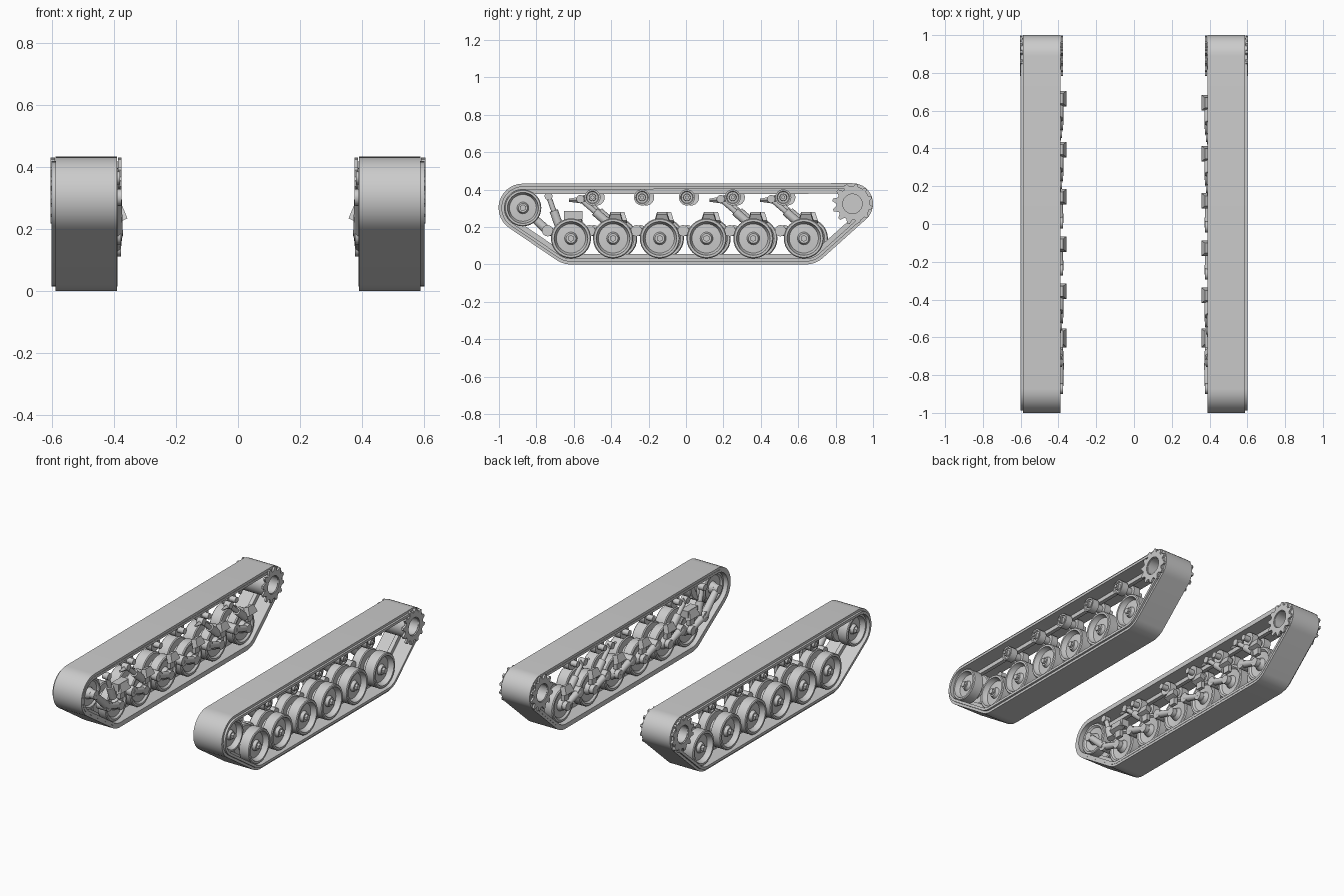
import bpy, bmesh, math
from mathutils import Vector, Matrix

cube = bpy.data.objects.get("Cube")
if cube:
    bpy.data.objects.remove(cube)

# single painted metal colour
grey = bpy.data.materials.new("plain grey")
grey.use_nodes = True
colour = (0.6, 0.6, 0.6, 1)
grey.diffuse_color = colour
grey.node_tree.nodes["Principled BSDF"].inputs["Base Color"].default_value = colour


def finish(bm, name, side, smooth=True):
    """Put the mesh on the chosen side (1 left, -1 right) and link it."""
    for v in bm.verts:
        v.co.x *= side
    bmesh.ops.recalc_face_normals(bm, faces=bm.faces)
    mesh = bpy.data.meshes.new(name)
    bm.to_mesh(mesh)
    bm.free()
    mesh.materials.append(grey)
    obj = bpy.data.objects.new(name, mesh)
    bpy.context.collection.objects.link(obj)
    if smooth:
        bpy.ops.object.select_all(action="DESELECT")
        obj.select_set(True)
        bpy.context.view_layer.objects.active = obj
        bpy.ops.object.shade_smooth_by_angle(angle=math.radians(30))
    return obj


def lathe(name, side, profile, y, z, steps=32, scale=1):
    """Turn an (x, radius) profile about the axle through y, z."""
    bm = bmesh.new()
    verts = [bm.verts.new((x, y, z + r * scale)) for x, r in profile]
    edges = [bm.edges.new(pair) for pair in zip(verts, verts[1:])]
    bmesh.ops.spin(bm, geom=verts + edges, cent=(0, y, z), axis=(1, 0, 0),
                   angle=math.tau, steps=steps)
    bmesh.ops.remove_doubles(bm, verts=bm.verts, dist=0.0002)
    return finish(bm, name, side)


def drum(name, side, x0, x1, r, y, z, steps=24):
    return lathe(name, side, [(x0, 0), (x0, r), (x1, r), (x1, 0)], y, z, steps)


def ring(name, side, outer, inner, x0, x1):
    """Closed hoop between two matching (y, z) loops."""
    bm = bmesh.new()
    loops = [[bm.verts.new((x, y, z)) for y, z in pts]
             for pts, x in ((outer, x0), (outer, x1), (inner, x1), (inner, x0))]
    n = len(outer)
    for a, b in zip(loops, loops[1:] + loops[:1]):
        for i in range(n):
            j = (i + 1) % n
            bm.faces.new((a[i], a[j], b[j], b[i]))
    return finish(bm, name, side)


def rod(name, side, p, q, r1, r2, steps=16):
    p, q = Vector(p), Vector(q)
    turn = (q - p).to_track_quat("Z", "X").to_matrix().to_4x4()
    bm = bmesh.new()
    bmesh.ops.create_cone(bm, cap_ends=True, segments=steps, radius1=r1, radius2=r2,
                          depth=(q - p).length,
                          matrix=Matrix.Translation((p + q) / 2) @ turn)
    return finish(bm, name, side)


def block(name, side, centre, size, tilt=0, taper=1):
    """Box with a narrowed top, leaning about the y axis."""
    bm = bmesh.new()
    bmesh.ops.create_cube(bm, size=1)
    for v in bm.verts:
        if v.co.z > 0:
            v.co.y *= taper
    place = Matrix.Translation(centre) @ Matrix.Rotation(tilt, 4, "Y")
    bm.transform(place @ Matrix.Diagonal((*size, 1)))
    return finish(bm, name, side, smooth=False)


# track run: circles (y, z, radius) in counter-clockwise order
IDLER = (-0.872, 0.302, 0.13)
SPROCKET = (0.89, 0.324, 0.11)
AXLE_Z = 0.139
CIRCLES = [IDLER, (-0.615, AXLE_Z, AXLE_Z), (0.64, AXLE_Z, AXLE_Z), SPROCKET]


def track_loop(inset, steps=14):
    """Outline wrapped tightly round the circles, pulled in by inset."""
    normals = []
    for a, b in zip(CIRCLES, CIRCLES[1:] + CIRCLES[:1]):
        dy, dz = b[0] - a[0], b[1] - a[1]
        normals.append(math.atan2(dz, dy) - math.acos((a[2] - b[2]) / math.hypot(dy, dz)))
    pts = []
    for i, (y, z, r) in enumerate(CIRCLES):
        start = normals[i - 1]
        sweep = (normals[i] - start) % math.tau
        for k in range(steps + 1):
            a = start + sweep * k / steps
            pts.append((y + (r - inset) * math.cos(a), z + (r - inset) * math.sin(a)))
    return pts


def gear_loop(radii, teeth=12):
    """Points round the sprocket, cycling through the given radii."""
    n = teeth * len(radii)
    return [(SPROCKET[0] + radii[i % len(radii)] * math.cos(math.tau * i / n),
             SPROCKET[1] + radii[i % len(radii)] * math.sin(math.tau * i / n))
            for i in range(n)]


# twin wheel section: dished faces, tyres and the groove for the track guide
WHEEL = [(0.572, 0), (0.572, 0.026), (0.553, 0.034), (0.55, 0.078), (0.565, 0.086),
         (0.582, 0.09), (0.582, 0.102), (0.577, 0.107), (0.515, 0.107), (0.51, 0.1),
         (0.51, 0.06), (0.475, 0.06), (0.475, 0.1), (0.47, 0.107), (0.42, 0.107),
         (0.414, 0.102), (0.414, 0.09), (0.425, 0.08), (0.43, 0.04), (0.405, 0.03),
         (0.405, 0)]
ROLLER = [(0.57, 0), (0.57, 0.018), (0.555, 0.02), (0.555, 0.03), (0.562, 0.034),
          (0.562, 0.043), (0.515, 0.043), (0.515, 0.024), (0.47, 0.024), (0.47, 0.043),
          (0.425, 0.043), (0.425, 0.03), (0.43, 0.018), (0.388, 0.018), (0.388, 0)]
DRIVE = [(0.53, 0), (0.53, 0.052), (0.597, 0.052), (0.597, 0.07), (0.58, 0.076),
         (0.4, 0.076), (0.382, 0.07), (0.382, 0.052), (0.45, 0.052), (0.45, 0)]
WHEELS_Y = [-0.615, -0.39, -0.14, 0.11, 0.36, 0.63]
ROLLERS_Y = [-0.5, -0.235, 0.005, 0.25, 0.52]
DAMPED = (1, 4, 5)


def hub_bolt(side, y, z):
    drum("hub_bolt", side, 0.565, 0.588, 0.018, y, z, steps=6)


def station(side, index, y):
    """One road wheel with its trailing arm, bump stop and damper."""
    lathe("road_wheel", side, WHEEL, y, AXLE_Z)
    hub_bolt(side, y, AXLE_Z)
    pivot_y, pivot_z = y - 0.125, 0.18
    drum("arm_pivot", side, 0.377, 0.45, 0.03, pivot_y, pivot_z)
    rod("trailing_arm", side, (0.395, pivot_y, pivot_z), (0.395, y, AXLE_Z), 0.022, 0.018)
    drum("arm_axle_boss", side, 0.378, 0.42, 0.027, y, AXLE_Z)
    first = index == 0
    block("bump_stop", side, (0.382, y + 0.012, 0.25),
          (0.035, 0.1 if first else 0.082, 0.05), tilt=0.4, taper=0.65)
    block("bump_stop_stem", side, (0.392, y + 0.012, 0.212), (0.024, 0.045, 0.06))
    if first:
        top, foot = (0.4, y - 0.12, 0.365), (0.395, y - 0.065, 0.21)
        block("bump_stop_base", side, (0.4, y + 0.012, 0.262), (0.05, 0.1, 0.045))
    elif index in DAMPED:
        top, foot = (0.4, y - 0.175, 0.35), (0.395, y - 0.02, 0.215)
        rod("damper_bracket", side, (0.4, y - 0.235, 0.343),
            (0.4, y - 0.15, 0.345), 0.008, 0.022, steps=4)
    else:
        return
    middle = [(a + b) / 2 for a, b in zip(top, foot)]
    rod("damper_rod", side, top, foot, 0.014, 0.014)
    rod("damper_body", side, middle, foot, 0.023, 0.023)
    drum("damper_mount", side, 0.38, 0.42, 0.021, top[1], top[2])


for side in (1, -1):
    # the two sides are staggered slightly along the hull
    stagger = 0 if side > 0 else 0.022

    # track belt, rim layer and centre guide
    ring("track_belt", side, track_loop(0), track_loop(0.016), 0.39, 0.588)
    ring("track_rim_layer", side, track_loop(0.015), track_loop(0.031), 0.388, 0.601)
    ring("track_guide", side, track_loop(0.03), track_loop(0.056), 0.48, 0.505)

    # front idler on a short crank
    y, z, _ = IDLER
    lathe("idler_wheel", side, WHEEL, y, z, scale=0.92)
    hub_bolt(side, y, z)
    drum("idler_axle", side, 0.376, 0.42, 0.027, y, z)
    rod("idler_crank", side, (0.395, y, z), (0.395, -0.74, 0.18), 0.02, 0.024)

    # rear drive sprocket with a toothed ring on each edge of the belt
    y, z, _ = SPROCKET
    lathe("drive_sprocket", side, DRIVE, y, z)
    teeth = gear_loop((0.086, 0.086, 0.108, 0.108))
    bore = gear_loop((0.055,) * 4)
    ring("outer_sprocket_teeth", side, teeth, bore, 0.59, 0.604)
    ring("inner_sprocket_teeth", side, teeth, bore, 0.376, 0.387)

    # road wheels and return rollers
    for index, wheel_y in enumerate(WHEELS_Y):
        station(side, index, wheel_y + (stagger if index else 0))
    for roller_y in ROLLERS_Y:
        lathe("return_roller", side, ROLLER, roller_y + stagger, 0.358, steps=24)
        drum("roller_bolt", side, 0.565, 0.58, 0.011, roller_y + stagger, 0.358, steps=6)
